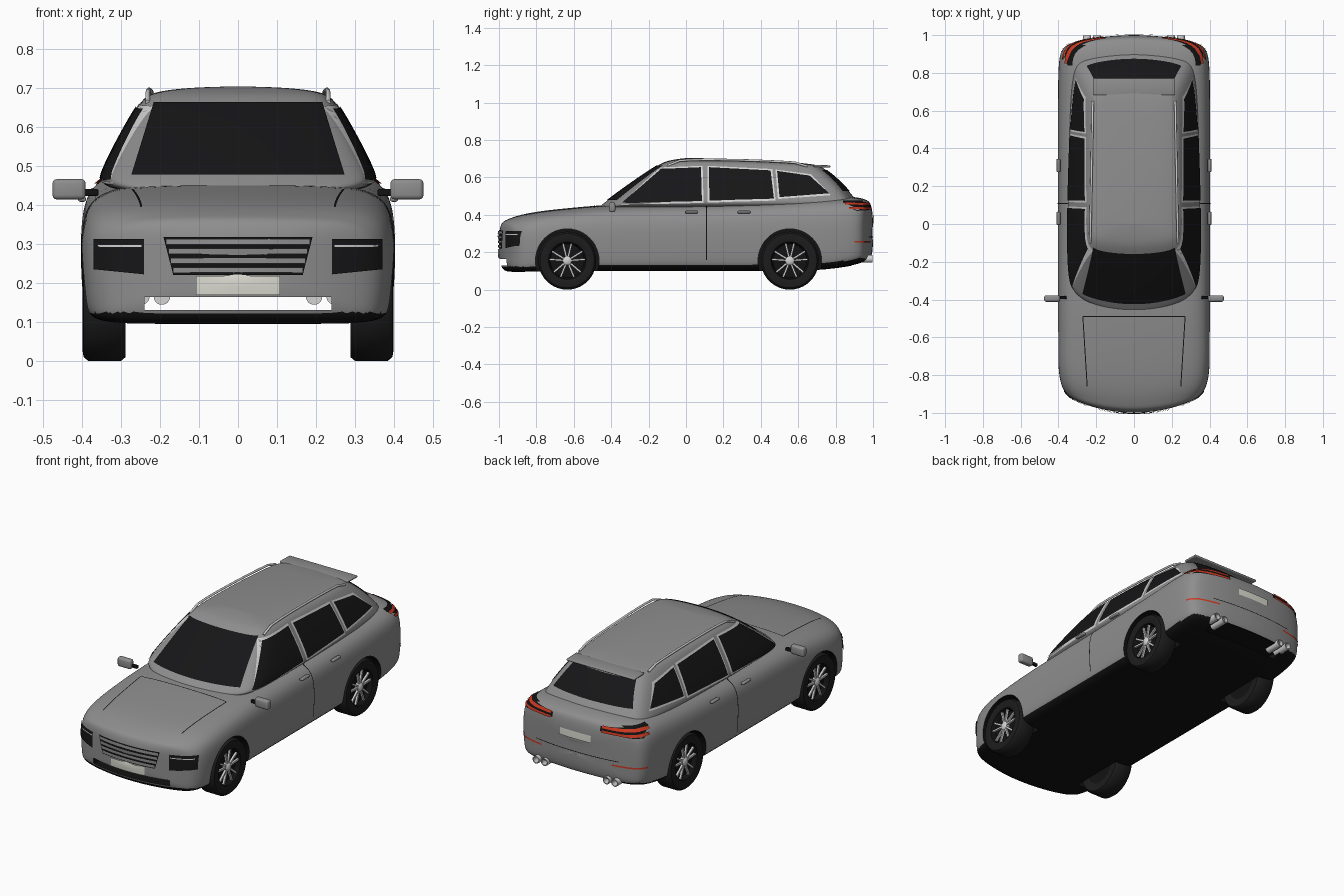
import bpy, bmesh, math
from mathutils import Matrix, Vector
from mathutils.bvhtree import BVHTree

if "Cube" in bpy.data.objects:
    bpy.data.objects.remove(bpy.data.objects["Cube"])


def material(name, r, g, b):
    m = bpy.data.materials.new(name)
    m.use_nodes = True
    m.diffuse_color = (r, g, b, 1)
    m.node_tree.nodes["Principled BSDF"].inputs["Base Color"].default_value = (r, g, b, 1)
    return m


paint = material("grey paint", .27, .27, .275)
black = material("black trim", .006, .006, .006)
glass = material("dark glass", .008, .008, .009)
rubber = material("tyre rubber", .012, .012, .012)
chrome = material("bright metal", .65, .65, .65)
plate = material("plate beige", .7, .7, .63)
red = material("lamp red", .6, .04, .015)


def add(name, bm, *mats):
    me = bpy.data.meshes.new(name)
    bm.to_mesh(me)
    bm.free()
    ob = bpy.data.objects.new(name, me)
    bpy.context.scene.collection.objects.link(ob)
    for m in mats:
        me.materials.append(m)
    return ob


def smooth(ob, angle=40):
    bpy.ops.object.select_all(action='DESELECT')
    ob.select_set(True)
    bpy.context.view_layer.objects.active = ob
    if ob.modifiers:
        bpy.ops.object.convert(target='MESH')
    bpy.ops.object.shade_smooth_by_angle(angle=math.radians(angle))


def loft(name, halves, *mats):
    """Skin a row of mirrored half rings and close both ends with strips."""
    bm = bmesh.new()
    n = len(halves[0])
    rings = []
    for half in halves:
        right = [bm.verts.new(p) for p in half]
        left = [bm.verts.new((-p[0], p[1], p[2])) for p in half[1:-1]]
        rings.append(right + left[::-1])
    size = len(rings[0])
    for a, b in zip(rings, rings[1:]):
        for i in range(size):
            j = (i + 1) % size
            bm.faces.new((a[i], a[j], b[j], b[i]))
    for ring in (rings[0], rings[-1]):
        for k in range(n - 1):
            quad = (ring[k], ring[k + 1], ring[-k - 1], ring[-k % size])
            bm.faces.new(list(dict.fromkeys(quad)))
    bmesh.ops.recalc_face_normals(bm, faces=bm.faces[:])
    ob = add(name, bm, *mats)
    sub = ob.modifiers.new("smooth", 'SUBSURF')
    sub.levels = sub.render_levels = 3
    return ob


# Lower body: rounded sections along the length
def section(y, w, top, low, bow, s=1.0, mid=.25):
    across = (0, .5, .8, .95, 1, 1, .985, .94, .5, 0)
    down = (0, .01, .04, .14, .32, .6, .87, 1, 1, 1)
    pts = []
    for a, d in zip(across, down):
        x, z = a * w * s, mid + (top - d * (top - low) - mid) * s
        pts.append((x, y + bow * (x / .4) ** 2, z))
    return pts


nose, tail = (.37, .375, .095), (.385, .485, .145)
body = loft("body", [
    section(-1, *nose, .09, .2), section(-1, *nose, .09, .55), section(-.99, *nose, .09, .9),
    section(-.965, *nose, .09), section(-.9, .39, .4, .095, .06), section(-.78, .403, .422, .098, .03),
    section(-.6, .403, .44, .1, 0), section(-.4, .403, .458, .1, 0), section(0, .403, .462, .1, 0),
    section(.4, .403, .477, .1, 0), section(.7, .403, .494, .1, 0), section(.88, .4, .503, .125, -.02),
    section(.965, *tail, -.045), section(.992, *tail, -.045, .9, .3),
    section(1, *tail, -.045, .55, .3), section(1, *tail, -.045, .2, .3)], paint, black)


# Cabin: rings stacked from the belt line up to the roof
def cabin_ring(z, front, rear, w, bow, back_bow, drop=0):
    r = .94 * w
    a, b = front + bow + .05, rear - back_bow - .05
    pts = [(0, front), (.5 * w, front + .25 * bow), (.88 * w, front + .8 * bow), (w, a),
           (w, a + .33 * (b - a)), (.98 * w, a + .66 * (b - a)), (r, b),
           (.86 * r, rear - .8 * back_bow), (.45 * r, rear - .25 * back_bow), (0, rear)]
    return [(x, y, z - drop * max(y, 0) ** 2) for x, y in pts]


cabin = loft("cabin", [
    cabin_ring(.42, -.5, .95, .365, .09, .05), cabin_ring(.48, -.425, .915, .352, .09, .05),
    cabin_ring(.58, -.285, .83, .3, .06, .04), cabin_ring(.668, -.15, .735, .25, .03, .03, .03),
    cabin_ring(.692, -.1, .71, .222, .03, .02, .05), cabin_ring(.704, 0, .6, .1, .02, .02, .07)], paint)

bpy.context.view_layer.update()
deps = bpy.context.evaluated_depsgraph_get()
trees = [BVHTree.FromObject(o, deps) for o in (body, cabin)]


def cast(origin, direction):
    hits = [h for h in (t.ray_cast(origin, direction) for t in trees) if h[0] is not None]
    return min(hits, key=lambda h: h[3]) if hits else None


def decal(name, pts, axis, side, mat, lift=.004, step=.02):
    """Lay a flat outline onto the shell, seen along an axis, as a thin skin."""
    u, v = [i for i in range(3) if i != axis]
    bm = bmesh.new()
    verts = []
    for p in pts:
        co = Vector((0, 0, 0))
        co[axis], co[u], co[v] = 2 * side, p[0], p[1]
        verts.append(bm.verts.new(co))
    bm.faces.new(verts)
    for k, i in enumerate((u, v)):
        normal = Vector((0, 0, 0))
        normal[i] = 1
        at = min(p[k] for p in pts) + step
        while at < max(p[k] for p in pts) - .001:
            bmesh.ops.bisect_plane(bm, geom=bm.verts[:] + bm.edges[:] + bm.faces[:],
                                   plane_co=normal * at, plane_no=normal)
            at += step
    ray = Vector((0, 0, 0))
    ray[axis] = -side
    missed = []
    for vert in bm.verts:
        hit = cast(vert.co, ray)
        if hit:
            n = hit[1] if hit[1].dot(ray) < 0 else -hit[1]
            vert.co = hit[0] + n * lift
        else:
            missed.append(vert)
    bmesh.ops.delete(bm, geom=missed, context='VERTS')
    for f in bm.faces:
        f.normal_update()
        if f.normal.dot(ray) > 0:
            f.normal_flip()
    for f in bm.faces:
        f.smooth = True
    return add(name, bm, mat)


def rect(a, b, c, d):
    return [(a, c), (b, c), (b, d), (a, d)]


def grow(pts, d):
    cu, cv = (sum(p[i] for p in pts) / len(pts) for i in (0, 1))
    return [(u + math.copysign(d, u - cu), v + math.copysign(d, v - cv)) for u, v in pts]


def box(name, at, size, mat, bevel=0.0, tilt=0.0):
    bm = bmesh.new()
    m = Matrix.Translation(at) @ Matrix.Rotation(tilt, 4, 'X') @ Matrix.Diagonal((*size, 1))
    bmesh.ops.create_cube(bm, size=1, matrix=m)
    if bevel:
        bmesh.ops.bevel(bm, geom=bm.edges[:], offset=bevel, segments=3, profile=.5, affect='EDGES')
    ob = add(name, bm, mat)
    smooth(ob)
    return ob


def lathe(name, profile, at, mat, axis=(1, 0, 0), flip=1):
    """Spin (radius, offset) points about an axis."""
    bm = bmesh.new()
    ax = Vector(axis)
    vs = [bm.verts.new(Vector((0, 0, r)) + ax * o * flip) for r, o in profile]
    es = [bm.edges.new(e) for e in zip(vs, vs[1:])]
    bmesh.ops.spin(bm, geom=vs + es, cent=(0, 0, 0), axis=ax, angle=math.tau, steps=40)
    bmesh.ops.remove_doubles(bm, verts=bm.verts[:], dist=.0001)
    bmesh.ops.recalc_face_normals(bm, faces=bm.faces[:])
    bmesh.ops.translate(bm, verts=bm.verts[:], vec=at)
    ob = add(name, bm, mat)
    smooth(ob)
    return ob


# Front and rear glass, grille, plates and seams
decal("windscreen", [(-.272, .475), (.272, .475), (.215, .66), (-.215, .66)], 1, -1, glass)
decal("rear_window", [(-.25, .525), (.25, .525), (.195, .637), (-.195, .637)], 1, 1, glass)
decal("grille", [(-.165, .22), (.165, .22), (.19, .317), (-.19, .317)], 1, -1, black)
for i in range(4):
    z, w = .234 + i * .024, .165 + i * .006
    decal(f"grille_bar_{i + 1}", rect(-w, w, z - .008, z + .006), 1, -1, paint, .008)
decal("front_plate", rect(-.107, .107, .17, .217), 1, -1, plate, .007)
decal("rear_plate", rect(-.1, .1, .355, .395), 1, 1, plate, .006)
decal("tailgate_seam", rect(-.26, .26, .279, .283), 1, 1, black, .003)
decal("bonnet_rear_seam", rect(-.27, .27, -.492, -.487), 2, 1, black, .002)

windows = {"front": [(-.34, .463), (.085, .473), (.08, .652), (-.13, .643)],
           "rear": [(.125, .475), (.47, .485), (.452, .635), (.123, .652)],
           "quarter": [(.5, .493), (.765, .513), (.66, .607), (.487, .632)]}

cutters = []
for s, word in ((1, "left"), (-1, "right")):
    for name, pts in windows.items():
        decal(f"{word}_{name}_window_trim", grow(pts, .009), 0, s, chrome, .002)
        decal(f"{word}_{name}_window", pts, 0, s, glass, .005)
    decal(f"{word}_door_seam", rect(.106, .111, .16, .45), 0, s, black, .002)
    for name, y in (("front", .03), ("rear", .31)):
        box(f"{word}_{name}_door_handle", (s * .4, y, .415), (.02, .07, .014), paint, .005)
    decal(f"{word}_bonnet_seam", [(s * .268, -.49), (s * .273, -.49), (s * .25, -.86), (s * .245, -.86)],
          2, 1, black, .002)

    # Lamps
    decal(f"{word}_headlamp", [(s * .24, .222), (s * .367, .235), (s * .367, .312), (s * .24, .312)],
          1, -1, glass)
    decal(f"{word}_headlamp_strip", rect(s * .245, s * .355, .292, .297), 1, -1, chrome, .006)
    decal(f"{word}_tail_lamp", [(s * .15, .432), (s * .37, .42), (s * .37, .473), (s * .15, .458)],
          1, 1, black)
    decal(f"{word}_tail_lamp_side", [(.84, .462), (.945, .422), (.945, .472), (.84, .474)], 0, s, black)
    for i, z in enumerate((.433, .455)):
        decal(f"{word}_tail_light_{i + 1}", rect(s * .16, s * .367, z - .006, z + .006), 1, 1, red, .007)
        decal(f"{word}_tail_side_light_{i + 1}", rect(.87 - i * .02, .945, z - .005, z + .005), 0, s, red, .007)
    decal(f"{word}_reflector", rect(s * .22, s * .355, .252, .261), 1, 1, red)
    decal(f"{word}_side_reflector", rect(.9, .945, .252, .261), 0, s, red)

    # Mirrors, exhausts and roof rails
    box(f"{word}_mirror", (s * .433, -.395, .44), (.085, .034, .052), paint, .011)
    box(f"{word}_mirror_arm", (s * .383, -.39, .432), (.05, .016, .018), black, .004)
    for i, x in enumerate((.195, .248)):
        lathe(f"{word}_exhaust_{i + 1}", [(.0, -.05), (.021, -.05), (.021, .05), (.016, .05), (.015, -.03), (0, -.03)],
              (s * x, .948, .165), chrome, (0, 1, 0))
    curve = bpy.data.curves.new(f"{word}_roof_rail", 'CURVE')
    curve.dimensions, curve.bevel_depth, curve.use_fill_caps = '3D', .006, True
    line = curve.splines.new('POLY')
    line.points.add(11)
    for i, p in enumerate(line.points):
        x, y = s * (.232 - .014 * i / 11), -.1 + .75 * i / 11
        hit = cast(Vector((x, y, 2)), Vector((0, 0, -1)))
        p.co = (x, y, (hit[0].z if hit else .66) + (.002 if i in (0, 11) else .014), 1)
    curve.materials.append(chrome)
    bpy.context.scene.collection.objects.link(bpy.data.objects.new(f"{word}_roof_rail", curve))

    # Wheels and the round arches cut for them
    for end, y in (("front", -.635), ("rear", .555)):
        name, at = f"{word}_{end}", Vector((s * .342, y, .155))
        lathe(name + "_tyre", [(.1, .05), (.125, .057), (.145, .054), (.155, .042), (.155, -.042),
                               (.145, -.054), (.1, -.05)], at, rubber, flip=s)
        lathe(name + "_rim", [(0, .022), (.09, .022), (.102, .05), (.102, -.05), (0, -.05)], at, black, flip=s)
        lathe(name + "_hub", [(0, .05), (.014, .05), (.024, .042), (.024, .02)], at, chrome, flip=s)
        bm = bmesh.new()
        for i in range(10):
            angle = math.tau * (i // 2) / 5 + (.24 if i % 2 else -.24)
            m = (Matrix.Translation(at + Vector((s * .036, 0, 0))) @ Matrix.Rotation(angle, 4, 'X')
                 @ Matrix.Translation((0, 0, .056)) @ Matrix.Diagonal((.012, .01, .078, 1)))
            bmesh.ops.create_cube(bm, size=1, matrix=m)
        add(name + "_spokes", bm, chrome)
        bm = bmesh.new()
        bmesh.ops.create_cone(bm, cap_ends=True, segments=48, radius1=.17, radius2=.17, depth=.25,
                              matrix=Matrix.Translation((s * .395, y, .155)) @ Matrix.Rotation(math.pi / 2, 4, 'Y'))
        cutters.append(add(name + "_arch_cutter", bm, paint, black))

# Rear spoiler and the low air channel
box("spoiler", (0, .727, .66), (.43, .09, .012), paint, .005, -.03)
cutters.append(box("channel_cutter", (0, 0, .147), (.48, 2.4, .034), paint))
cutters[-1].data.materials.append(black)

for cutter in cutters:
    cutter.hide_render = True
    cutter.hide_set(True)
    for f in cutter.data.polygons:
        f.material_index = 1
    cut = body.modifiers.new("cut", 'BOOLEAN')
    cut.object, cut.operation, cut.solver = cutter, 'DIFFERENCE', 'EXACT'
for shell in (body, cabin):
    smooth(shell)

# Black underside and front lip
for f in body.data.polygons:
    if f.center.z < .2 and f.normal.z < -.5 or f.center.z < .124 and f.center.y < -.8:
        f.material_index = 1
